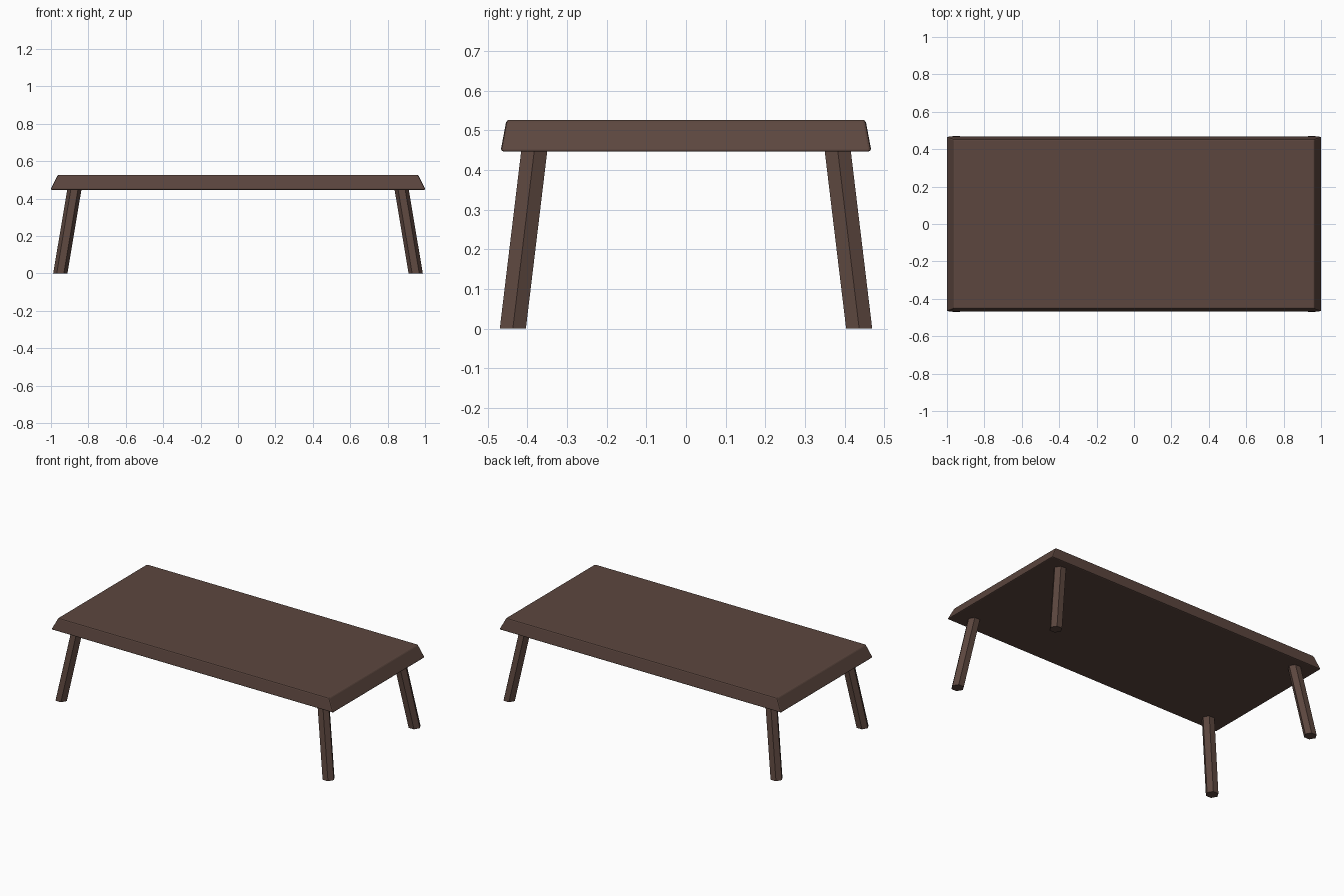
import bpy, bmesh, math

if "Cube" in bpy.data.objects:
    bpy.data.objects.remove(bpy.data.objects["Cube"])

wood = bpy.data.materials.new("dark brown wood")
wood.diffuse_color = (0.107, 0.062, 0.049, 1)
wood.use_nodes = True
wood.node_tree.nodes["Principled BSDF"].inputs["Base Color"].default_value = wood.diffuse_color


def add_object(name, bm):
    bmesh.ops.recalc_face_normals(bm, faces=bm.faces)
    mesh = bpy.data.meshes.new(name)
    bm.to_mesh(mesh)
    bm.free()
    mesh.materials.append(wood)
    obj = bpy.data.objects.new(name, mesh)
    bpy.context.collection.objects.link(obj)
    return obj


# Tabletop: slab with sides sloping inward to the top, softened edges
Z0, Z1 = 0.447, 0.527
bm = bmesh.new()
bmesh.ops.create_cube(bm, size=2)
for v in bm.verts:
    top = v.co.z > 0
    v.co.x *= 0.963 if top else 1.003
    v.co.y *= 0.453 if top else 0.468
    v.co.z = Z1 if top else Z0
top_obj = add_object("tabletop", bm)
bevel = top_obj.modifiers.new("edge bevel", 'BEVEL')
bevel.width = 0.007
bevel.segments = 2
bevel.limit_method = 'NONE'

# Legs: splayed hexagonal prisms with level ends
FOOT, HEAD, RADIUS = (0.95, 0.437), (0.875, 0.383), 0.038
for sy, fb in ((-1, "front"), (1, "back")):
    for sx, lr in ((-1, "left"), (1, "right")):
        bm = bmesh.new()
        bmesh.ops.create_cone(bm, cap_ends=True, segments=6, radius1=RADIUS,
                              radius2=RADIUS, depth=2)
        # turn so that a corner points along x
        first = max(bm.verts, key=lambda v: abs(v.co.x))
        turn = 0 if abs(first.co.x) > RADIUS * 0.99 else math.radians(30)
        c, s = math.cos(turn), math.sin(turn)
        for v in bm.verts:
            x, y = v.co.x * c - v.co.y * s, v.co.x * s + v.co.y * c
            cx, cy = HEAD if v.co.z > 0 else FOOT
            v.co = (x + sx * cx, y + sy * cy, Z0 + 0.001 if v.co.z > 0 else 0)
        add_object(f"{fb}_{lr}_leg", bm)
